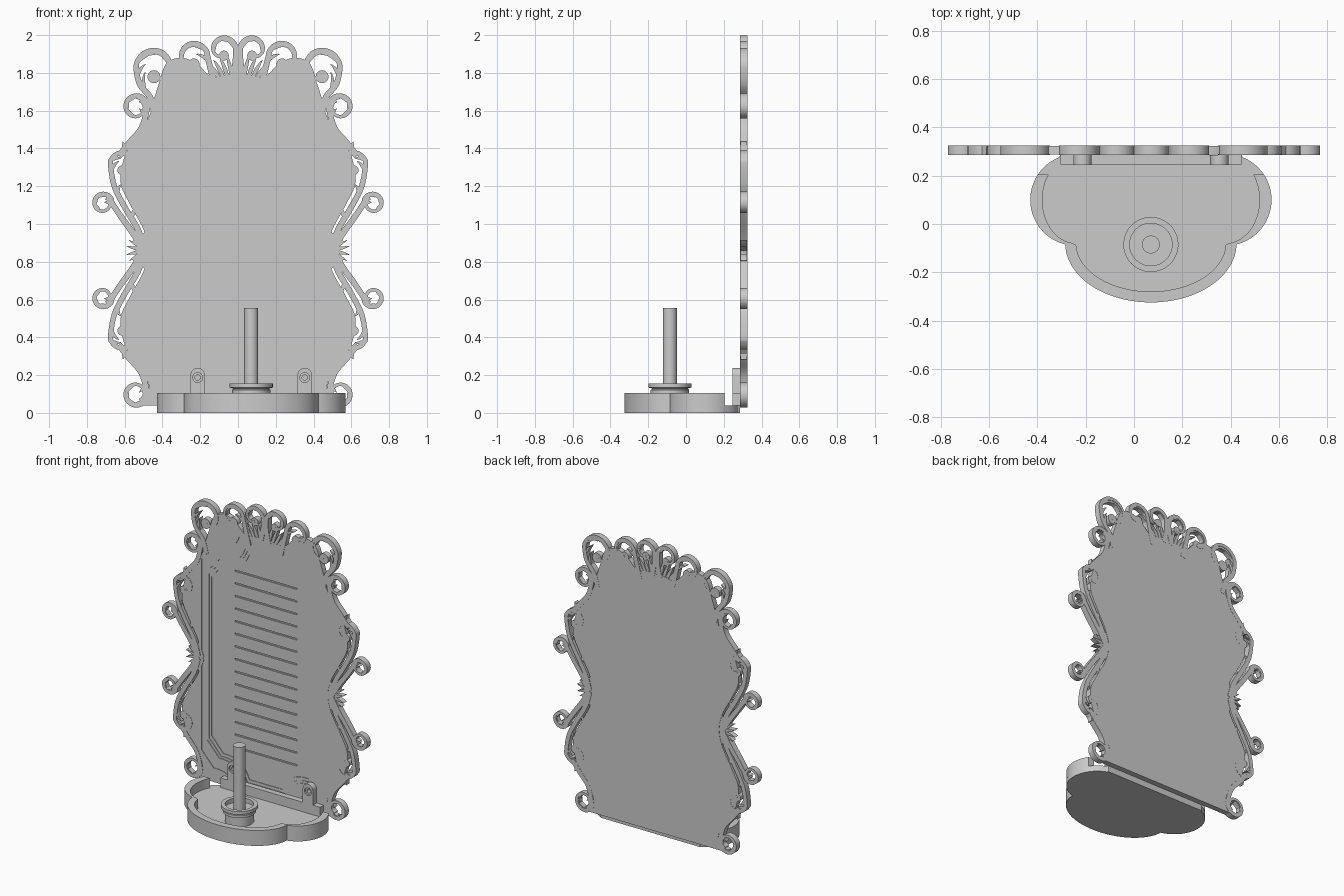
import bpy, bmesh
from math import sin, cos, pi, radians
from mathutils import Vector

if "Cube" in bpy.data.objects:
    bpy.data.objects.remove(bpy.data.objects["Cube"])

V = Vector


def slab(name, loops, a, b, upright=True):
    """Filled outline with holes; spans y a..b when upright, else z a..b."""
    cu = bpy.data.curves.new(name, 'CURVE')
    cu.dimensions, cu.fill_mode, cu.extrude = '2D', 'BOTH', (b - a) / 2
    for loop in loops:
        sp = cu.splines.new('POLY')
        sp.points.add(len(loop) - 1)
        for p, q in zip(sp.points, loop):
            p.co = (q[0], q[1], 0, 1)
        sp.use_cyclic_u = True
    tmp = bpy.data.objects.new(name + "_tmp", cu)
    bpy.context.collection.objects.link(tmp)
    me = bpy.data.meshes.new_from_object(tmp.evaluated_get(bpy.context.evaluated_depsgraph_get()))
    bpy.data.objects.remove(tmp)
    ob = bpy.data.objects.new(name, me)
    bpy.context.collection.objects.link(ob)
    m = (a + b) / 2
    if upright:
        ob.rotation_euler.x = pi / 2
        ob.location.y = m
    else:
        ob.location.z = m
    return ob


def smooth(pts, n=5):
    """Catmull-Rom through 2D points."""
    P = [V(p) for p in pts]
    P = [2 * P[0] - P[1]] + P + [2 * P[-1] - P[-2]]
    out = []
    for i in range(1, len(P) - 2):
        a, b, c, d = P[i - 1:i + 3]
        for k in range(n):
            t = k / n
            out.append(0.5 * (2 * b + (c - a) * t + (2 * a - 5 * b + 4 * c - d) * t * t
                              + (3 * b - a - 3 * c + d) * t ** 3))
    return out + [P[-2]]


def circle(x, y, r, n=24):
    return [(x + r * cos(2 * pi * i / n), y + r * sin(2 * pi * i / n)) for i in range(n)]


# ---------- ornament helpers ----------
ZM = 0.86                                  # side ornament mirrors about this height
orn = bmesh.new()


def prism(left, right, y0, y1, flips):
    """Ribbon between two 2D rails, repeated for every mirror flip."""
    for sx, sz in flips:
        rows = []
        for l, r in zip(left, right):
            row = []
            for p, y in ((l, y0), (r, y0), (r, y1), (l, y1)):
                z = p[1] if sz > 0 else 2 * ZM - p[1]
                row.append(orn.verts.new((sx * p[0], y, z)))
            rows.append(row)
        for a, b in zip(rows, rows[1:]):
            for k in range(4):
                orn.faces.new((a[k], a[(k + 1) % 4], b[(k + 1) % 4], b[k]))
        orn.faces.new(rows[0])
        orn.faces.new(rows[-1][::-1])


def ribbon(path, width, y0, y1, flips):
    n = len(path)
    L, R = [], []
    for i, p in enumerate(path):
        t = (path[min(i + 1, n - 1)] - path[max(i - 1, 0)]).normalized()
        w = width(i / (n - 1)) / 2
        L.append(p + V((-t.y, t.x)) * w)
        R.append(p - V((-t.y, t.x)) * w)
    prism(L, R, y0, y1, flips)


def leaf(p, ang, length, bend, w, flips):
    """Curved pointed acanthus lobe."""
    path, q = [], V(p)
    for i in range(8):
        path.append(q.copy())
        a = ang + bend * i / 7
        q = q + V((cos(a), sin(a))) * length / 7
    ribbon(path, lambda t: w * (0.5 + 1.6 * t) * (1 - t) + 0.001, 0.288, 0.322, flips)


def scroll(stem, c, r, start, turn, flips, ball=0, w=0.034, leaves=7):
    """Stem that runs into a volute, with leaf lobes on its inner side."""
    s = 1 if turn > 0 else -1
    n = max(8, abs(turn) // 25)
    spiral = []
    for i in range(n + 1):
        t = i / n
        a = radians(start + turn * t)
        rr = r * (1 - (0.55 if ball else 0.35) * t ** 2)
        spiral.append((c[0] + rr * cos(a), c[1] + rr * sin(a)))
    path = smooth(stem + spiral)
    ribbon(path, lambda t: w + (0.018 - w) * min(1, t * 1.6), 0.285, 0.325, flips)
    if ball:
        e = path[-1]
        half = [(e.x + ball * cos(pi * i / 12), ball * sin(pi * i / 12)) for i in range(13)]
        prism([(x, e.y + d + 1e-4) for x, d in half], [(x, e.y - d - 1e-4) for x, d in half],
              0.286, 0.324, flips)
    for k in range(leaves):
        i = int(len(path) * (0.03 + 0.5 * k / max(1, leaves - 1)))
        t = path[i + 1] - path[i]
        ang = V((1, 0)).angle_signed(t)
        leaf(path[i], -ang + s * 0.35, r * (0.85 + 0.25 * (k % 2)), s * 0.9, 0.026, flips)


ALL4 = [(-1, 1), (1, 1), (-1, -1), (1, -1)]
PAIR = [(-1, 1), (1, 1)]

# side scrolls (right half coordinates, mirrored four ways)
scroll([(.50, .86), (.555, .95), (.62, 1.04)], (.715, 1.11), .049, 180, -420, ALL4, leaves=5)
scroll([(.50, .87), (.53, .97), (.60, 1.09), (.655, 1.2)], (.607, 1.315), .068, 0, 280, ALL4, ball=.026, leaves=8)
scroll([(.63, 1.36), (.575, 1.43), (.51, 1.51)], (.54, 1.62), .06, 180, -420, ALL4, leaves=6)
# crown scrolls
scroll([(.44, 1.58), (.465, 1.67), (.52, 1.74)], (.437, 1.825), .102, 0, 280, PAIR, ball=.034, leaves=8)
scroll([(.12, 1.72), (.14, 1.80)], (.24, 1.882), .08, 180, -280, PAIR, ball=.03, leaves=6)
scroll([(.03, 1.77), (.014, 1.85)], (.08, 1.922), .068, 180, -280, PAIR, ball=.026, leaves=5)
# leaf fans at the waist and under the crown
for k in range(5):
    leaf((.465, .865), k * .27, .13 - .008 * k, .35, .03, ALL4)
    leaf((.01 + .022 * k, 1.77), pi / 2 - .13 * k, .15 - .012 * k, -.25, .03, PAIR)

bmesh.ops.recalc_face_normals(orn, faces=orn.faces)
me = bpy.data.meshes.new("scroll_ornament")
orn.to_mesh(me)
bpy.context.collection.objects.link(bpy.data.objects.new("scroll_ornament", me))

# ---------- back plate with stepped recess ----------
side = [(.475, .86), (.50, .97), (.57, 1.10), (.622, 1.22), (.60, 1.36), (.54, 1.45), (.475, 1.56), (.445, 1.66)]
low = [(x, 2 * ZM - z) for x, z in side[:0:-1]]
low[0] = (.47, .08)
crown = [(.42, 1.74), (.38, 1.85), (.30, 1.88), (.22, 1.85), (.14, 1.78), (.06, 1.79), (0, 1.79)]
half = [V((.52, .04))] + smooth(low + side + crown)
outline = half + [V((-p.x, p.y)) for p in half[-2::-1]]


def panel(dx, dz):
    """Octagonal frame outline with concave corners, inset by dx, dz."""
    a, c, b = V((.345, .675)), V((.20, .665)), V((.15, .80))
    q = [V((.435, .575))] + [a * (1 - t) ** 2 + c * 2 * t * (1 - t) + b * t * t
                             for t in [i / 8 for i in range(9)]]
    q = [V((p.x - dx, p.y - dz)) for p in q]
    q += [V((-p.x, p.y)) for p in q[::-1]]
    q += [V((-p.x, -p.y)) for p in q]
    return [(p.x, max(.885 + p.y, .06 + .02 * (dx + .04))) for p in q]


steps = [panel(-.04, -.075), panel(0, 0), panel(.012, .015), panel(.026, .035)]
slab("back_plate", [outline], .310, .324)
slab("plate_front", [outline, steps[0]], .287, .310)
slab("frame_ledge", steps[0:2], .291, .310)
slab("frame_step", steps[1:3], .295, .310)
slab("frame_bead", steps[2:4], .299, .310)
slots = []
for i in range(16):
    z = .225 + i * .0857
    slots.append([(-.235, z - .005), (.232, z - .005), (.232, z + .005), (-.235, z + .005)])
slab("slotted_panel", [steps[3]] + slots, .303, .310)

# ---------- lobed tray ----------
CX = .07


def tray_path(lobe_r, lobe_ry, a0, a1, rx, ry):
    p = []
    for i in range(25):
        a = radians(a0 + (a1 - a0) * i / 24)
        p.append((-.31 + lobe_r * cos(a), .10 + lobe_ry * sin(a)))
    for i in range(25):
        a = radians(182 + 88 * i / 24)
        p.append((rx * cos(a), -.08 + ry * sin(a)))
    p += [(-x, y) for x, y in p[-2::-1]]
    return [(x + CX, y) for x, y in p]


floor = tray_path(.19, .19, 112, 256, .355, .245)
floor = [(CX - .375, .285)] + floor + [(CX + .375, .285)]
slab("tray_floor", [floor], 0, .04, False)
wall = tray_path(.19, .19, 146.4, 256, .355, .245) + tray_path(.14, .18, 144.5, 263, .31, .20)[::-1]
slab("tray_wall", [wall], .04, .105, False)
slab("tray_back_wall", [[(CX - .375, .04), (CX + .375, .04), (CX + .375, .105), (CX - .375, .105)]], .246, .285)

# mounting tabs with screw holes
for s, nm in ((-1, "left"), (1, "right")):
    x = CX + s * .2835
    arch = [(x + .038, .04)] + [(x + .038 * cos(pi * i / 16), .2 + .038 * sin(pi * i / 16)) for i in range(17)]
    arch += [(x - .038, .04)]
    slab("mounting_tab_" + nm, [arch, circle(x, .187, .026)], .245, .257)
    slab("mounting_tab_seat_" + nm, [arch, circle(x, .187, .014)], .257, .285)

# ---------- lathed post with cup base ----------
prof = [(0, .04), (.09, .04), (.09, .10), (.102, .105), (.102, .122), (.096, .126), (.096, .13), (.114, .134),
        (.114, .155), (.088, .155), (.088, .125), (.037, .125), (.037, .555), (0, .555)]
bm = bmesh.new()
vs = [bm.verts.new((r, 0, z)) for r, z in prof]
es = [bm.edges.new(e) for e in zip(vs, vs[1:])]
bmesh.ops.spin(bm, geom=vs + es, cent=(0, 0, 0), axis=(0, 0, 1), angle=2 * pi, steps=48)
bmesh.ops.remove_doubles(bm, verts=bm.verts, dist=1e-5)
bmesh.ops.recalc_face_normals(bm, faces=bm.faces)
me = bpy.data.meshes.new("post_and_cup")
bm.to_mesh(me)
post = bpy.data.objects.new("post_and_cup", me)
post.location = (CX, -.085, 0)
bpy.context.collection.objects.link(post)

# smooth shading with sharp edges kept
for ob in bpy.context.collection.objects:
    ob.select_set(True)
    bpy.context.view_layer.objects.active = ob
bpy.ops.object.shade_smooth_by_angle(angle=radians(30))
